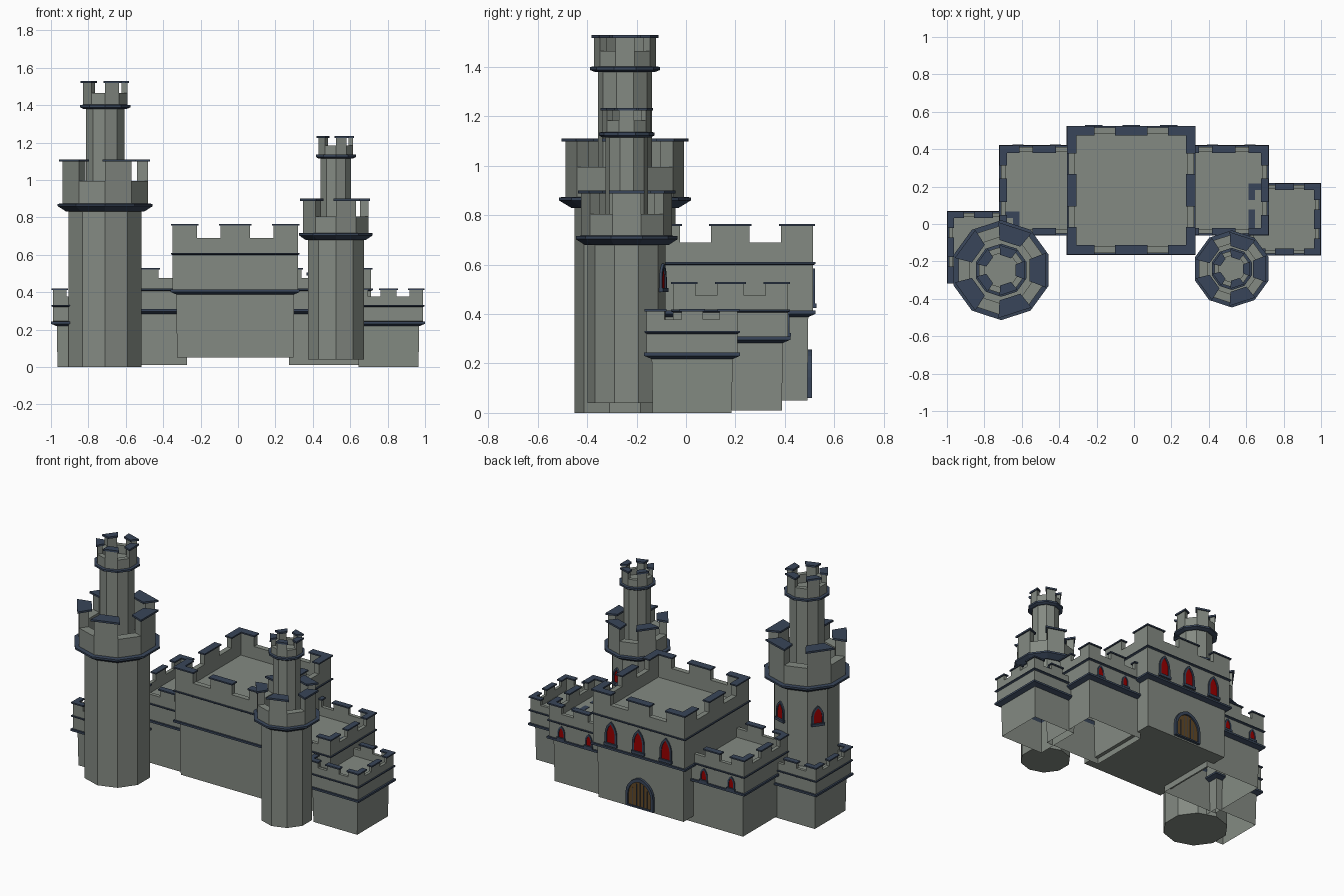
import bpy, bmesh
from math import sin, cos, pi, radians, sqrt, acos
from mathutils import Matrix, Vector

if "Cube" in bpy.data.objects:
    bpy.data.objects.remove(bpy.data.objects["Cube"])


def material(name, c):
    m = bpy.data.materials.new(name)
    m.diffuse_color = (*c, 1)
    m.use_nodes = True
    m.node_tree.nodes["Principled BSDF"].inputs["Base Color"].default_value = m.diffuse_color
    return m


STONE = material("stone", (0.23, 0.255, 0.225))
TRIM = material("dark_trim", (0.04, 0.06, 0.10))
RED = material("red_glass", (0.32, 0.0, 0.0))
WOOD = material("wood", (0.12, 0.065, 0.02))


def finish(bm, name, mat, matrix=Matrix()):
    bmesh.ops.recalc_face_normals(bm, faces=bm.faces)
    me = bpy.data.meshes.new(name)
    bm.to_mesh(me)
    bm.free()
    me.transform(matrix)
    me.materials.append(mat)
    ob = bpy.data.objects.new(name, me)
    bpy.context.collection.objects.link(ob)
    return ob


def lathe(name, profile, n, mat, at, closed=False, bottom=True, top=True):
    """Sweep (apothem, z) points round an n-sided plan, one flat side facing +x."""
    bm = bmesh.new()
    rings = []
    for a, z in profile:
        r = a / cos(pi / n)
        rings.append([bm.verts.new((at[0] + r * cos(pi / n * (2 * k + 1)),
                                    at[1] + r * sin(pi / n * (2 * k + 1)), z)) for k in range(n)])
    for i in range(len(rings) if closed else len(rings) - 1):
        p, q = rings[i], rings[(i + 1) % len(rings)]
        for k in range(n):
            j = (k + 1) % n
            bm.faces.new((p[k], p[j], q[j], q[k]))
    if not closed:
        if bottom:
            bm.faces.new(rings[0])
        if top:
            bm.faces.new(rings[-1])
    return finish(bm, name, mat)


def add_prism(bm, pts, z0, z1):
    lo = [bm.verts.new((x, y, z0)) for x, y in pts]
    hi = [bm.verts.new((x, y, z1)) for x, y in pts]
    bm.faces.new(lo)
    bm.faces.new(hi)
    for i in range(len(pts)):
        j = (i + 1) % len(pts)
        bm.faces.new((lo[i], lo[j], hi[j], hi[i]))


def band(name, n, at, inner, outer, z0, z1):
    lathe(name, [(inner, z0), (outer, z0 + (z1 - z0) * 0.5), (outer, z1), (inner - 0.005, z1)],
          n, TRIM, at, closed=True)


def prisms(name, plans, z0, z1, mat, at):
    bm = bmesh.new()
    for p in plans:
        add_prism(bm, p, z0, z1)
    finish(bm, name, mat, Matrix.Translation((*at, 0)))


def square_merlons(h, t, corner, mid, o):
    """Plans of four L-shaped corners and four middle merlons, grown by o."""
    a, b, c, m = h + o, h - t - o, h - corner - o, mid + o
    L = [(a, a), (c, a), (c, b), (b, b), (b, c), (a, c)]
    M = [(a, -m), (a, m), (b, m), (b, -m)]
    out = []
    for k in range(4):
        s, c4 = sin(k * pi / 2), cos(k * pi / 2)
        for P in (L, M):
            out.append([(x * c4 - y * s, x * s + y * c4) for x, y in P])
    return out


def block(name, at, h, z, s, closed_base):
    """Square building: z = base, lower band, upper band, parapet, merlon top."""
    zb, z1, z2, z3, z4 = z
    t = 0.034 * s
    low = h - 0.02
    lathe(name + "_walls", [(low - 0.004, zb), (low, z1), (h, z1 + 0.015), (h, z3), (h - t, z3),
                            (h - t, z2 + 0.005)], 4, STONE, at, bottom=closed_base)
    band(name + "_lower_band", 4, at, low, h + 0.01, z1 - 0.012, z1 + 0.014)
    band(name + "_upper_band", 4, at, h - 0.003, h + 0.009, z2 - 0.007, z2 + 0.007)
    corner, mid = 0.13 * s, 0.078 * s
    prisms(name + "_merlons", square_merlons(h, t, corner, mid, 0), z3, z4 - 0.008, STONE, at)
    prisms(name + "_merlon_caps", square_merlons(h, t, corner, mid, 0.008), z4 - 0.009, z4, TRIM, at)


def crown(name, at, drum, inner, z3, z4, o):
    """Five merlons on alternate faces of a ten-sided parapet."""
    def plans(o):
        w = pi / 10
        e = o / drum * 0.8
        ro, ri = (drum + o) / cos(w), (inner - o) / cos(w)
        res = []
        for k in range(5):
            a = k * 2 * pi / 5
            res.append([(r * cos(a + d), r * sin(a + d)) for r, d in
                        ((ro, -w - e), (ro, w + e), (ri, w + e), (ri, -w - e))])
        return res
    prisms(name + "_merlons", plans(0), z3, z4 - 0.01, STONE, at)
    prisms(name + "_merlon_caps", plans(o), z4 - 0.012, z4, TRIM, at)


def tower_stage(name, at, shaft, drum, inner, lip, z, o):
    """Ten-sided shaft with cornice and crown: z = base, cornice bottom, cornice top, parapet, merlon top."""
    zb, c0, c1, z3, z4 = z
    lathe(name + "_walls", [(shaft, zb), (shaft, c0), (drum, c1), (drum, z3), (inner, z3),
                            (inner, c1 + 0.01)], 10, STONE, at)
    lathe(name + "_cornice", [(shaft - 0.005, c0), (shaft + 0.012, c0), (lip, c1 - 0.012), (lip, c1),
                              (drum - 0.005, c1 + 0.003)], 10, TRIM, at, closed=True)
    crown(name, at, drum, inner, z3, z4, o)


def arch(w, h, steps=5):
    """Pointed arch outline, half width w, height h, standing on v = 0."""
    spring = h * 0.42
    rise = h - spring
    R = (w * w + rise * rise) / (2 * w)
    end = acos(max(-1, (R - w) / R))
    right = [(w - R + R * cos(end * i / steps), spring + R * sin(end * i / steps)) for i in range(steps + 1)]
    return [(-w, 0), (w, 0)] + right + [(-x, y) for x, y in right[-2::-1]]


def placed(pos, deg):
    """Local x = sideways, y = up, z = outward at the given compass angle."""
    a = radians(deg)
    n = Vector((cos(a), sin(a), 0))
    u = Vector((-sin(a), cos(a), 0))
    m = Matrix((u, Vector((0, 0, 1)), n)).transposed().to_4x4()
    return Matrix.Translation(pos) @ m


def opening(name, pos, deg, w, h, f, depth, mat, sill=True):
    M = placed(pos, deg)
    outer = arch(w, h)
    inner = [(x, y + f * 0.6) for x, y in arch(w - f, h - f * 2.0)]
    bm = bmesh.new()
    loops = [[bm.verts.new((x, y, d)) for x, y in P] for P, d in
             ((outer, -0.02), (outer, depth), (inner, depth), (inner, -0.02))]
    for i in range(4):
        p, q = loops[i], loops[(i + 1) % 4]
        for k in range(len(p)):
            j = (k + 1) % len(p)
            bm.faces.new((p[k], p[j], q[j], q[k]))
    if sill:
        add_prism(bm, [(-w - .004, -.006), (w + .004, -.006), (w + .004, f), (-w - .004, f)], -0.02, depth + 0.006)
    finish(bm, name + "_frame", TRIM, M)
    bm = bmesh.new()
    add_prism(bm, inner, -0.02, depth * 0.4)
    finish(bm, name + "_panel", mat, M)


# square buildings
block("keep", (-0.015, 0.18), 0.335, (0.05, 0.40, 0.603, 0.69, 0.765), 1.0, True)
for side, sx in (("east", 1), ("west", -1)):
    block(side + "_wing", (sx * 0.48, 0.18), 0.232, (0.01, 0.295, 0.412, 0.476, 0.53), 0.7, False)
    block(side + "_outer_wing", (sx * 0.805, 0.025 if sx > 0 else -0.125), 0.184,
          (0.0, 0.23, 0.325, 0.378, 0.42), 0.56, False)

# towers and their turrets
BIG, SMALL = (-0.71, -0.247), (0.523, -0.24)
tower_stage("great_tower", BIG, 0.195, 0.228, 0.17, 0.254, (0.0, 0.83, 0.872, 0.995, 1.11), 0.016)
tower_stage("great_turret", BIG, 0.104, 0.119, 0.088, 0.135, (0.86, 1.38, 1.40, 1.465, 1.53), 0.010)
tower_stage("small_tower", SMALL, 0.15, 0.175, 0.13, 0.196, (0.04, 0.68, 0.715, 0.805, 0.90), 0.013)
tower_stage("small_turret", SMALL, 0.082, 0.093, 0.068, 0.107, (0.70, 1.115, 1.135, 1.183, 1.235), 0.008)

# windows on the back walls
for i, dx in enumerate((-0.2, 0, 0.2)):
    opening(f"keep_window_{i}", (-0.015 + dx, 0.515, 0.43), 90, 0.043, 0.155, 0.013, 0.008, RED)
for i, x in enumerate((-0.62, -0.42, 0.42, 0.62)):
    opening(f"wing_window_{i}", (x, 0.412, 0.315), 90, 0.026, 0.085, 0.009, 0.006, RED)

# windows on the tower faces
for name, c, a, z, h in (("great", BIG, 0.195, 0.60, 0.125), ("small", SMALL, 0.15, 0.495, 0.11)):
    for deg in (72, 144):
        r = radians(deg)
        opening(f"{name}_tower_window_{deg}", (c[0] + a * cos(r), c[1] + a * sin(r), z),
                deg, 0.3 * h, h, 0.011, 0.010, RED)

# back door with plank grooves
opening("door", (-0.015, 0.494, 0.06), 90, 0.10, 0.197, 0.016, 0.016, WOOD, sill=False)
bm = bmesh.new()
for x, top in ((-0.052, 0.125), (-0.026, 0.155), (0, 0.172), (0.026, 0.155), (0.052, 0.125)):
    add_prism(bm, [(x - .002, .012), (x + .002, .012), (x + .002, top), (x - .002, top)], 0, 0.009)
finish(bm, "door_grooves", TRIM, placed((-0.015, 0.494, 0.06), 90))
